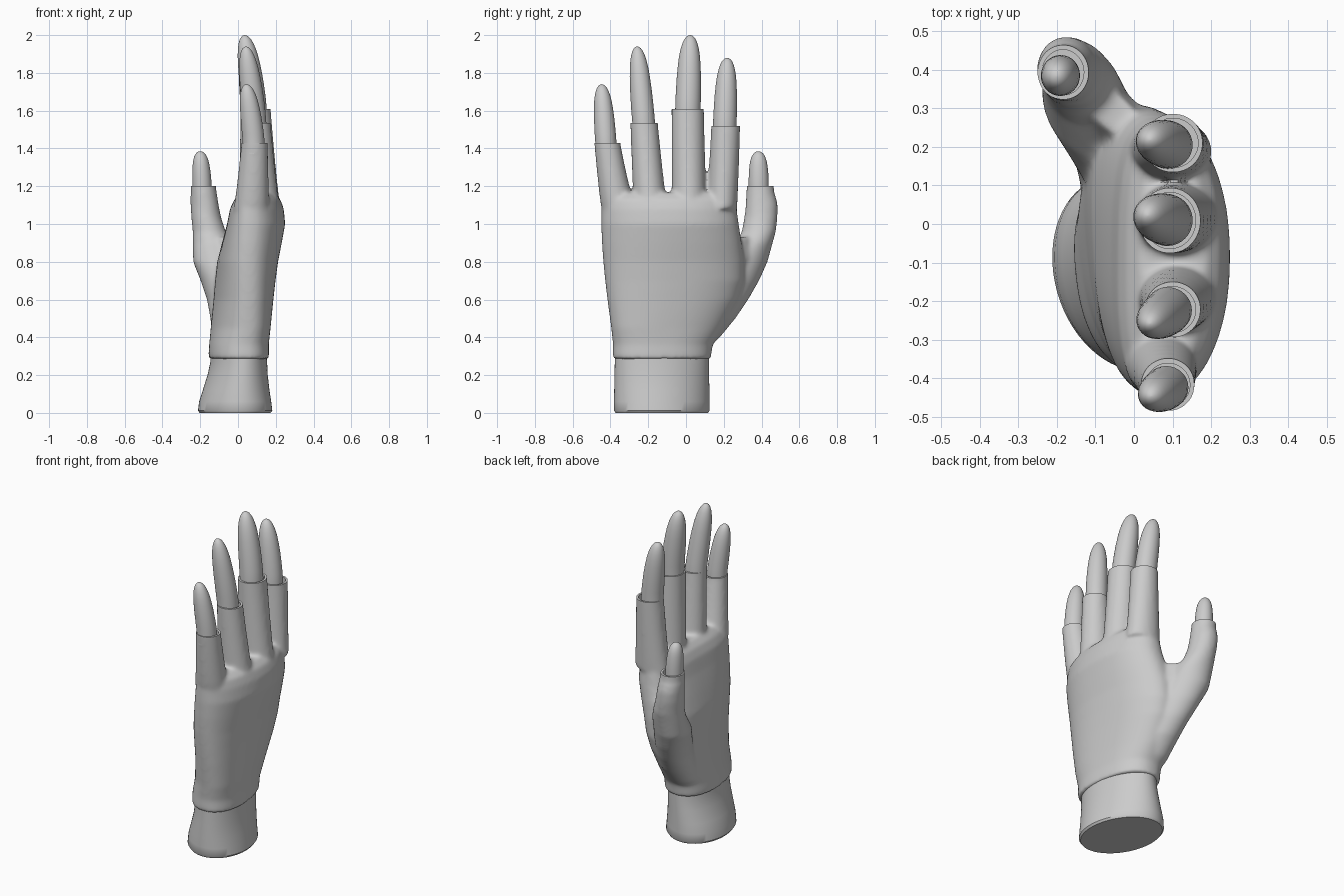
import bpy, bmesh, math

grey = bpy.data.materials.new("plain_grey")
grey.diffuse_color = (0.6, 0.6, 0.6, 1)


def add_loft(bm, sections, p=2.0, n=40):
    """Closed loft of horizontal ovals: (z, x, y, rx, ry, slant, arch)."""
    rings = []
    for s in sections:
        z, cx, cy, rx, ry, slant, arch = (tuple(s) + (0, 0))[:7]
        ring = []
        for i in range(n):
            a = 2 * math.pi * i / n
            u = math.copysign(abs(math.cos(a)) ** (2 / p), math.cos(a))
            v = math.copysign(abs(math.sin(a)) ** (2 / p), math.sin(a))
            ring.append(bm.verts.new((cx + rx * u + slant * ry * v - arch * v * v,
                                      cy + ry * v, z)))
        rings.append(ring)
    for a, b in zip(rings, rings[1:]):
        for i in range(n):
            j = (i + 1) % n
            bm.faces.new((a[i], a[j], b[j], b[i]))
    bm.faces.new(rings[0][::-1])
    bm.faces.new(rings[-1])


def make_object(name, bm):
    bmesh.ops.recalc_face_normals(bm, faces=bm.faces)
    mesh = bpy.data.meshes.new(name)
    bm.to_mesh(mesh)
    bm.free()
    mesh.materials.append(grey)
    obj = bpy.data.objects.new(name, mesh)
    bpy.context.collection.objects.link(obj)
    return obj


def activate(obj):
    bpy.ops.object.select_all(action='DESELECT')
    obj.select_set(True)
    bpy.context.view_layer.objects.active = obj


def smooth(obj, angle=40):
    activate(obj)
    bpy.ops.object.shade_smooth_by_angle(angle=math.radians(angle))


# Wrist stand
bm = bmesh.new()
add_loft(bm, [
    (0.0, -0.015, -0.128, 0.185, 0.245, -0.13),
    (0.012, -0.015, -0.128, 0.194, 0.253, -0.13),
    (0.06, -0.015, -0.128, 0.188, 0.253, -0.13),
    (0.12, -0.01, -0.128, 0.174, 0.252, -0.12),
    (0.20, -0.002, -0.128, 0.157, 0.250, -0.11),
    (0.27, 0.004, -0.128, 0.148, 0.249, -0.10),
    (0.36, 0.004, -0.128, 0.144, 0.249, -0.10)], n=64)
smooth(make_object("wrist", bm))

# Sleeve tubes: base centre, top centre, base radii, top radii
sleeves = {
    "little_finger": ((0.07, -0.355, 1.08), (0.088, -0.417, 1.43), (0.095, 0.092), (0.070, 0.069)),
    "ring_finger": ((0.115, -0.185, 1.08), (0.100, -0.222, 1.535), (0.108, 0.090), (0.073, 0.073)),
    "middle_finger": ((0.115, 0.017, 1.08), (0.093, 0.009, 1.61), (0.112, 0.092), (0.080, 0.086)),
    "index_finger": ((0.095, 0.190, 1.08), (0.101, 0.210, 1.52), (0.108, 0.080), (0.078, 0.077)),
    "thumb": ((-0.165, 0.397, 1.03), (-0.184, 0.393, 1.20), (0.078, 0.087), (0.067, 0.072)),
}
# Bare finger tips: start x, start y, tip position, radii at the sleeve
tips = {
    "little_finger": (0.083, -0.424, (0.045, -0.446, 1.74), 0.058, 0.056),
    "ring_finger": (0.088, -0.224, (0.042, -0.258, 1.94), 0.062, 0.060),
    "middle_finger": (0.086, 0.010, (0.036, 0.022, 2.0), 0.066, 0.067),
    "index_finger": (0.088, 0.205, (0.042, 0.218, 1.88), 0.064, 0.062),
    "thumb": (-0.190, 0.385, (-0.200, 0.383, 1.385), 0.050, 0.053),
}

# Glove palm, slightly arched across the knuckles
bm = bmesh.new()
add_loft(bm, [
    (0.285, 0.004, -0.128, 0.156, 0.259, -0.10, 0.0),
    (0.32, 0.004, -0.126, 0.156, 0.261, -0.10, 0.0),
    (0.36, 0.005, -0.122, 0.154, 0.264, -0.10, 0.0),
    (0.45, 0.014, -0.098, 0.152, 0.298, -0.12, 0.0),
    (0.60, 0.030, -0.068, 0.152, 0.348, -0.10, 0.01),
    (0.70, 0.040, -0.060, 0.155, 0.368, -0.08, 0.015),
    (0.80, 0.052, -0.065, 0.158, 0.373, -0.06, 0.02),
    (0.90, 0.074, -0.075, 0.157, 0.370, -0.03, 0.025),
    (1.00, 0.096, -0.085, 0.154, 0.364, 0.0, 0.03),
    (1.08, 0.100, -0.090, 0.142, 0.358, 0.01, 0.03),
    (1.13, 0.103, -0.090, 0.122, 0.345, 0.01, 0.025),
    (1.165, 0.103, -0.085, 0.085, 0.310, 0.01, 0.02)], p=2.3, n=64)
# Thumb mound and thumb root
add_loft(bm, [
    (0.33, -0.01, -0.02, 0.09, 0.12, -0.2),
    (0.40, -0.03, 0.05, 0.10, 0.13, -0.2),
    (0.50, -0.035, 0.12, 0.108, 0.142, -0.2),
    (0.60, -0.05, 0.18, 0.108, 0.150, -0.25),
    (0.70, -0.08, 0.237, 0.112, 0.150, -0.25),
    (0.80, -0.12, 0.302, 0.115, 0.130, -0.2),
    (0.90, -0.137, 0.360, 0.102, 0.099, -0.1),
    (0.96, -0.152, 0.386, 0.088, 0.090),
    (1.04, -0.170, 0.397, 0.078, 0.088),
    (1.10, -0.177, 0.402, 0.074, 0.084),
    (1.15, -0.182, 0.398, 0.070, 0.077)])
# Web between thumb and index finger
add_loft(bm, [
    (0.55, -0.02, 0.17, 0.09, 0.09, -0.4),
    (0.70, -0.04, 0.22, 0.10, 0.11, -0.5),
    (0.82, -0.045, 0.265, 0.09, 0.10, -0.5),
    (0.93, -0.055, 0.29, 0.06, 0.07, -0.7)])
# Finger sleeves, run slightly past their openings
for b, t, rb, rt in sleeves.values():
    rows = []
    for k in range(9):
        f = k / 8
        g = f ** 0.8
        rows.append([b[2] + (t[2] - b[2]) * f, b[0] + (t[0] - b[0]) * g,
                     b[1] + (t[1] - b[1]) * g,
                     rb[0] + (rt[0] - rb[0]) * g, rb[1] + (rt[1] - rb[1]) * g])
    rows.append([t[2] + 0.04, t[0], t[1], rt[0], rt[1]])
    add_loft(bm, rows)
glove = make_object("glove", bm)

# Cutter that trims each sleeve flat and hollows its opening
bm = bmesh.new()
for b, t, rb, rt in sleeves.values():
    ix, iy = rt[0] - 0.013, rt[1] - 0.013
    add_loft(bm, [(t[2] - 0.05, t[0], t[1], ix, iy), (t[2], t[0], t[1], ix, iy),
                  (t[2], t[0], t[1], 0.1, 0.1), (t[2] + 0.08, t[0], t[1], 0.1, 0.1)])
cutter = make_object("sleeve_cutter", bm)
cutter.hide_render = True

# Fuse the glove into one skin, soften it, and open the sleeves
mod = glove.modifiers.new("fuse", 'REMESH')
mod.mode = 'VOXEL'
mod.voxel_size = 0.01
mod = glove.modifiers.new("soften", 'SMOOTH')
mod.factor = 0.5
mod.iterations = 14
mod = glove.modifiers.new("openings", 'BOOLEAN')
mod.operation = 'DIFFERENCE'
mod.solver = 'EXACT'
mod.object = cutter
activate(glove)
bpy.ops.object.convert(target='MESH')
bpy.data.objects.remove(cutter)
smooth(glove)

# Bare fingers leaning forward to rounded tips
profile = [(0, 1), (0.15, 1), (0.3, 0.98), (0.45, 0.95), (0.6, 0.89), (0.72, 0.82), (0.82, 0.71),
           (0.89, 0.59), (0.94, 0.46), (0.975, 0.31), (0.993, 0.16), (1, 0.03)]
for name, (x, y, tip, rx, ry) in tips.items():
    z = sleeves[name][1][2]
    rows = [(z - 0.06, x, y, rx, ry)]
    for f, r in profile:
        rows.append((z + (tip[2] - z) * f, x + (tip[0] - x) * f ** 1.2,
                     y + (tip[1] - y) * f, rx * r, ry * r))
    bm = bmesh.new()
    add_loft(bm, rows, n=32)
    smooth(make_object(name, bm), 60)
